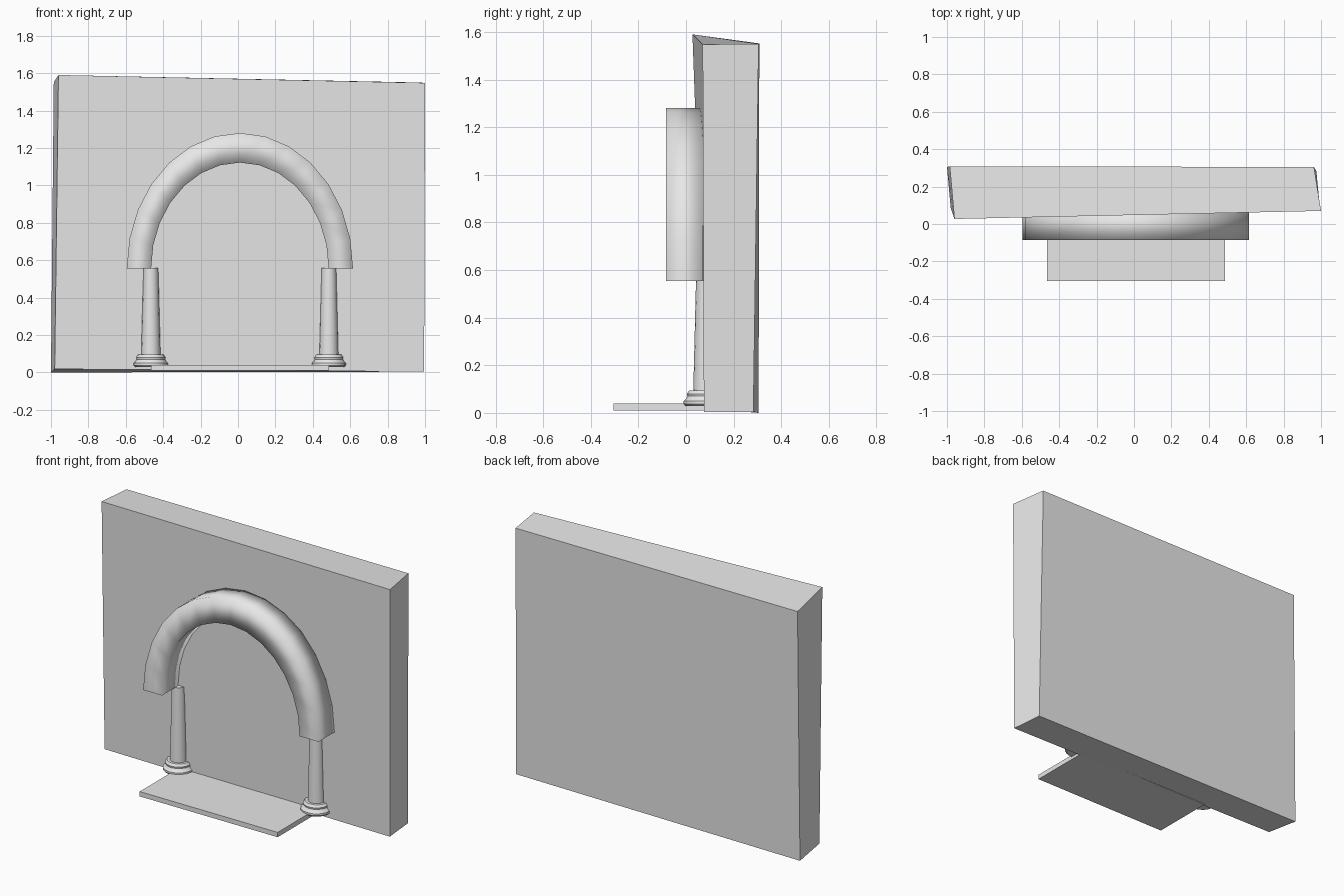
import bpy, bmesh
from math import pi, sin, cos, radians

cube = bpy.data.objects.get("Cube")
if cube:
    bpy.data.objects.remove(cube, do_unlink=True)

stone = bpy.data.materials.new("light_grey_stone")
stone.use_nodes = True
stone.diffuse_color = (0.8, 0.8, 0.8, 1)
stone.node_tree.nodes["Principled BSDF"].inputs["Base Color"].default_value = (0.8, 0.8, 0.8, 1)


def finish(name, bm):
    """Turn a bmesh into a named, coloured object."""
    bmesh.ops.recalc_face_normals(bm, faces=bm.faces[:])
    mesh = bpy.data.meshes.new(name)
    bm.to_mesh(mesh)
    bm.free()
    mesh.materials.append(stone)
    obj = bpy.data.objects.new(name, mesh)
    bpy.context.collection.objects.link(obj)
    return obj


def loft(name, rings, smooth):
    """Join closed rings of points and cap both ends."""
    bm = bmesh.new()
    loops = [[bm.verts.new(p) for p in ring] for ring in rings]
    n = len(loops[0])
    for a, b in zip(loops, loops[1:]):
        for i in range(n):
            j = (i + 1) % n
            bm.faces.new((a[i], a[j], b[j], b[i])).smooth = smooth
    bm.faces.new(loops[0])
    bm.faces.new(loops[-1])
    return finish(name, bm)


def lathe(name, x, y, profile, sides=16):
    """Turn a (radius, height) profile about a vertical axis."""
    rings = [[(x + r * cos(2 * pi * i / sides), y + r * sin(2 * pi * i / sides), z)
              for i in range(sides)] for r, z in profile]
    obj = loft(name, rings, True)
    bpy.ops.object.select_all(action="DESELECT")
    obj.select_set(True)
    bpy.context.view_layer.objects.active = obj
    bpy.ops.object.shade_smooth_by_angle(angle=radians(35))


# Slightly crooked wall block: bottom ring, then top ring
loft("wall", [
    [(-0.98, 0.085, 0.018), (0.995, 0.075, 0.004), (0.975, 0.283, 0.004), (-1, 0.305, 0)],
    [(-0.96, 0.027, 1.59), (1, 0.07, 1.548), (0.962, 0.305, 1.55), (-0.985, 0.308, 1.552)],
], False)

# Arch: square section swept along a half ellipse, shaded softly round its corners
CENTRE_X, SPRING_Z, STEPS = 0.01, 0.555, 14
arch_rings = []
for i in range(STEPS + 1):
    a = pi * i / STEPS
    outer = (CENTRE_X + 0.605 * cos(a), SPRING_Z + 0.725 * sin(a))
    inner = (CENTRE_X + 0.475 * cos(a), SPRING_Z + 0.567 * sin(a))
    arch_rings.append([(outer[0], -0.085, outer[1]), (inner[0], -0.085, inner[1]),
                       (inner[0], 0.072, inner[1]), (outer[0], 0.072, outer[1])])
loft("arch", arch_rings, True)

# Columns half sunk into the wall: tapered shaft on a moulded base
for side, sign in (("left", 1), ("right", -1)):
    x = CENTRE_X + sign * 0.476
    lathe(side + "_column_shaft", x, 0.082, [(0.052, 0.07), (0.04, 0.557)])
    lathe(side + "_column_base", x, 0.082, [
        (0.082, 0.028), (0.092, 0.038), (0.092, 0.05), (0.08, 0.062),
        (0.076, 0.07), (0.078, 0.08), (0.068, 0.095)])

# Doorstep slab
x0, x1, y0, y1 = -0.465, 0.487, -0.305, 0.1
loft("doorstep", [[(x0, y0, z), (x1, y0, z), (x1, y1, z), (x0, y1, z)]
                  for z in (0.01, 0.04)], False)
